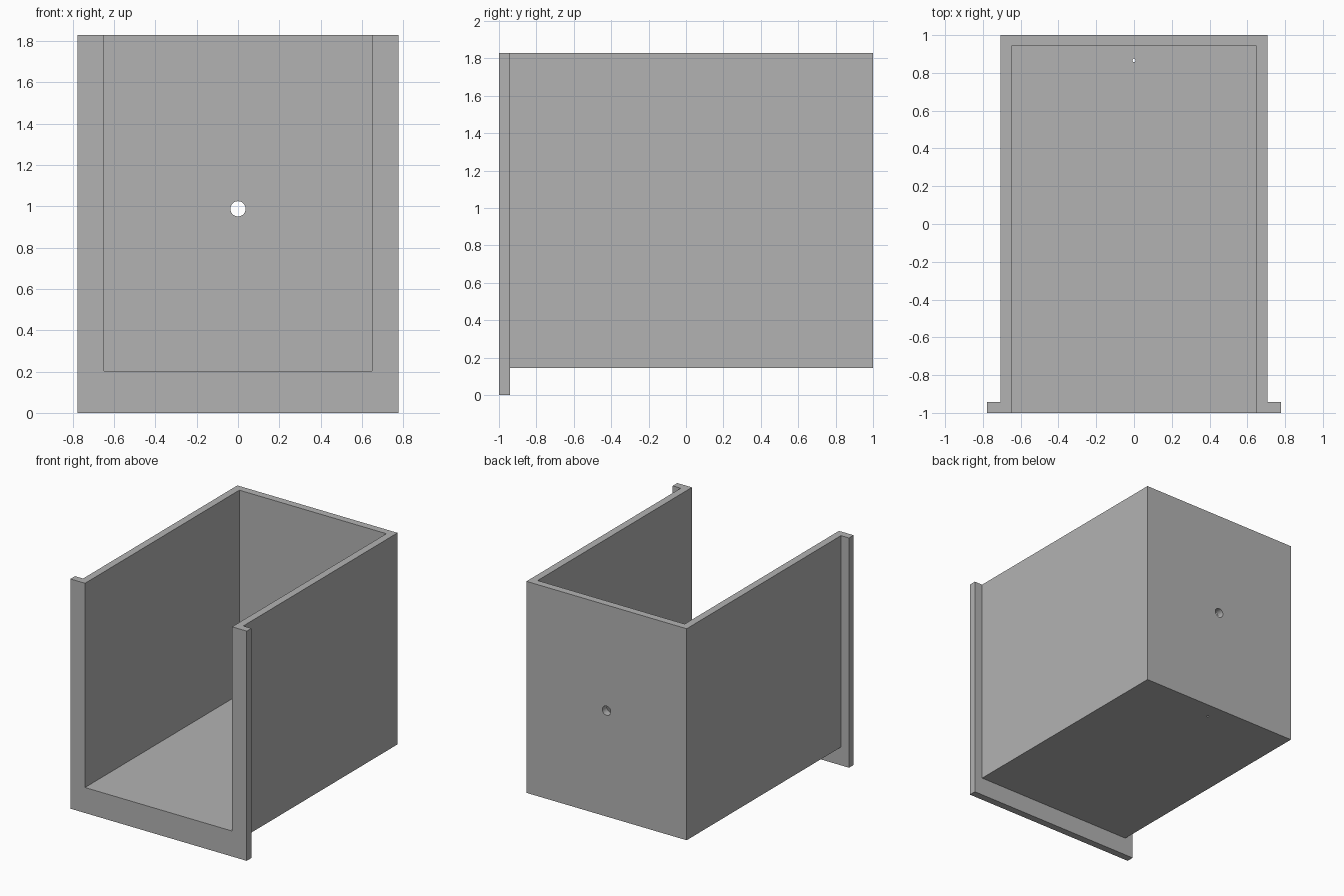
import bpy
import math

# Remove the default cube
cube = bpy.data.objects.get("Cube")
if cube:
    bpy.data.objects.remove(cube, do_unlink=True)

# Main dimensions
TOP = 1.83
OUTER, INNER, RIM = 0.706, 0.648, 0.777   # half widths
BASE, FLOOR = 0.145, 0.203
FRONT, RIM_BACK, BACK_IN, BACK = -1.0, -0.942, 0.942, 1.0

grey = bpy.data.materials.new("plain_grey")
grey.use_nodes = True
GREY = (0.45, 0.45, 0.45, 1.0)
grey.diffuse_color = GREY
grey.node_tree.nodes["Principled BSDF"].inputs["Base Color"].default_value = GREY


def box(name, half_x, y0, y1, z0, z1):
    bpy.ops.mesh.primitive_cube_add(size=1, location=(0, (y0 + y1) / 2, (z0 + z1) / 2))
    ob = bpy.context.object
    ob.name = name
    ob.scale = (2 * half_x, y1 - y0, z1 - z0)
    bpy.ops.object.transform_apply(location=True, rotation=True, scale=True)
    return ob


def drill(name, radius, location, tilt=0.0):
    bpy.ops.mesh.primitive_cylinder_add(vertices=32, radius=radius, depth=0.3,
                                        location=location, rotation=(tilt, 0, 0))
    ob = bpy.context.object
    ob.name = name
    return ob


def combine(target, tool, operation):
    """Apply a boolean and discard the tool object."""
    tool.hide_render = True
    mod = target.modifiers.new(tool.name, 'BOOLEAN')
    mod.operation = operation
    mod.solver = 'EXACT'
    mod.object = tool
    bpy.context.view_layer.objects.active = target
    bpy.ops.object.modifier_apply(modifier=mod.name)
    bpy.data.objects.remove(tool, do_unlink=True)


# Drawer body with the wider front rim
body = box("open_drawer_box", OUTER, FRONT, BACK, BASE, TOP)
combine(body, box("front_rim", RIM, FRONT, RIM_BACK, 0, TOP), 'UNION')

# Cavity open at the front and the top
combine(body, box("cavity", INNER, FRONT - 0.2, BACK_IN, FLOOR, TOP + 0.2), 'DIFFERENCE')

# Round hole in the back wall and small drain hole in the floor
combine(body, drill("back_hole", 0.037, (0, 0.97, 0.988), math.pi / 2), 'DIFFERENCE')
combine(body, drill("floor_hole", 0.009, (0, 0.866, 0.174)), 'DIFFERENCE')

body.data.materials.clear()
body.data.materials.append(grey)
for poly in body.data.polygons:
    poly.material_index = 0

# Smooth hole walls, sharp box edges
bpy.ops.object.select_all(action='DESELECT')
body.select_set(True)
bpy.context.view_layer.objects.active = body
bpy.ops.object.shade_smooth_by_angle(angle=math.radians(30))
